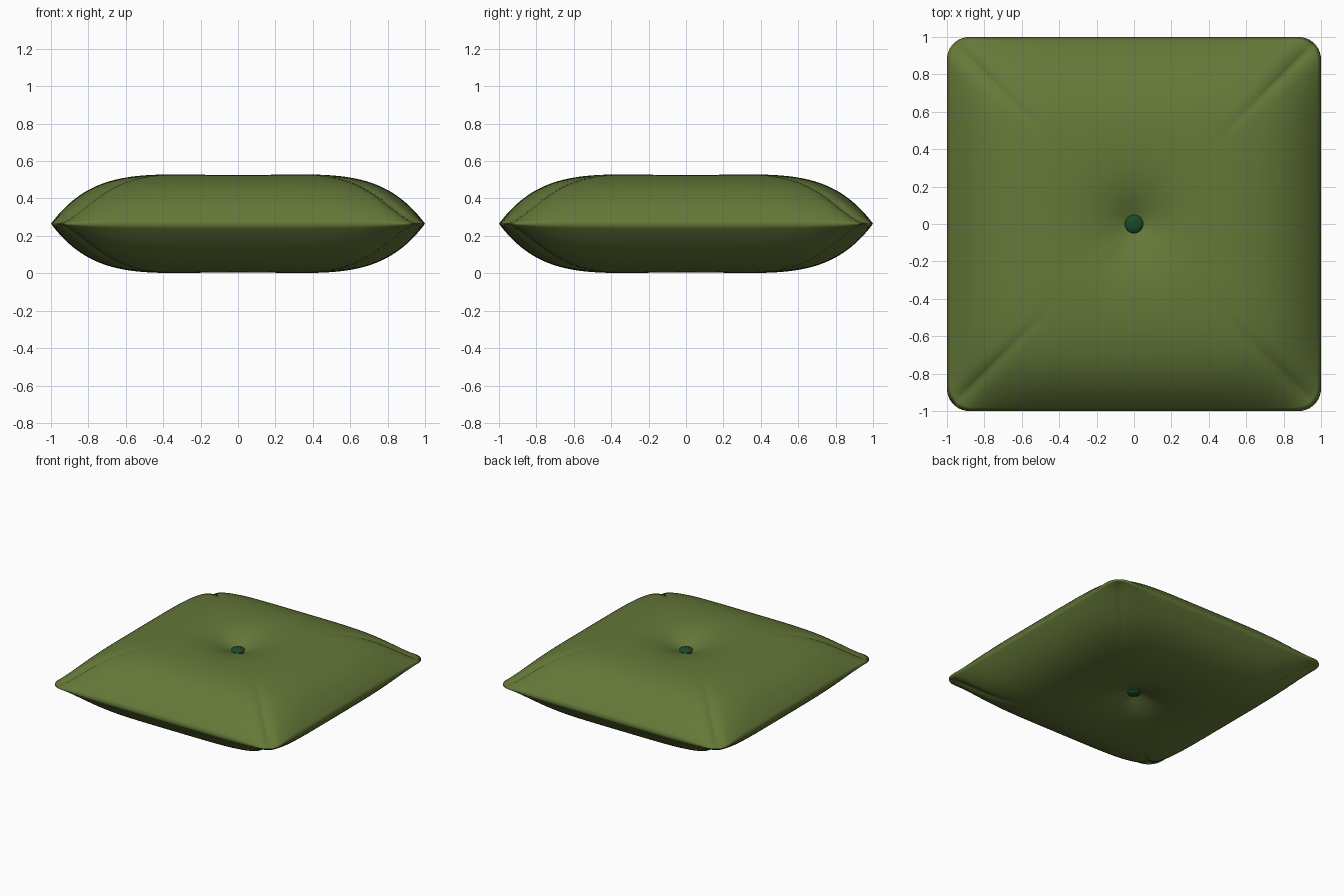
import bpy, bmesh, math

if "Cube" in bpy.data.objects:
    bpy.data.objects.remove(bpy.data.objects["Cube"])

MID, HALF, CORNER, N = 0.265, 0.268, 0.12, 100


def material(name, col):
    m = bpy.data.materials.new(name)
    m.diffuse_color = (*col, 1)
    m.use_nodes = True
    m.node_tree.nodes["Principled BSDF"].inputs["Base Color"].default_value = m.diffuse_color
    return m


def puff(u, v):
    # pillow thickness falling to the seam, with a tufted dimple in the middle
    body = HALF * (1 - abs(u) ** 5) * (1 - abs(v) ** 5)
    return body - 0.108 * math.exp(-(math.hypot(u, v) / 0.18) ** 1.4)


def round_corner(u, v):
    # turn concentric squares into concentric rounded squares
    m = max(abs(u), abs(v))
    c = m * (1 - CORNER)
    du, dv = abs(u) - c, abs(v) - c
    if du > 0 and dv > 0:
        k = max(du, dv) / math.hypot(du, dv)
        u = math.copysign(c + du * k, u)
        v = math.copysign(c + dv * k, v)
    return u, v


# cushion: two puffed sheets welded along the seam
bm = bmesh.new()
for side in (1, -1):
    new = bmesh.ops.create_grid(bm, x_segments=N, y_segments=N, size=1)["verts"]
    for vert in new:
        u, v = vert.co.x, vert.co.y
        x, y = round_corner(u, v)
        vert.co = (x, y, MID + side * puff(u, v))
bmesh.ops.remove_doubles(bm, verts=bm.verts, dist=0.0002)
bmesh.ops.recalc_face_normals(bm, faces=bm.faces)
for f in bm.faces:
    f.smooth = True
mesh = bpy.data.meshes.new("cushion")
bm.to_mesh(mesh)
bm.free()
cushion = bpy.data.objects.new("cushion", mesh)
bpy.context.collection.objects.link(cushion)
mesh.materials.append(material("green_fabric", (0.13, 0.19, 0.04)))

# tufting buttons, top and bottom
button_mat = material("dark_green_button", (0.01, 0.07, 0.02))
for name, side in (("top_button", 1), ("bottom_button", -1)):
    bpy.ops.mesh.primitive_uv_sphere_add(segments=32, ring_count=16, radius=0.05,
                                         location=(0, 0, MID + side * 0.175))
    b = bpy.context.object
    b.name = name
    b.scale.z = 0.45
    b.data.materials.append(button_mat)
    bpy.ops.object.shade_smooth()
